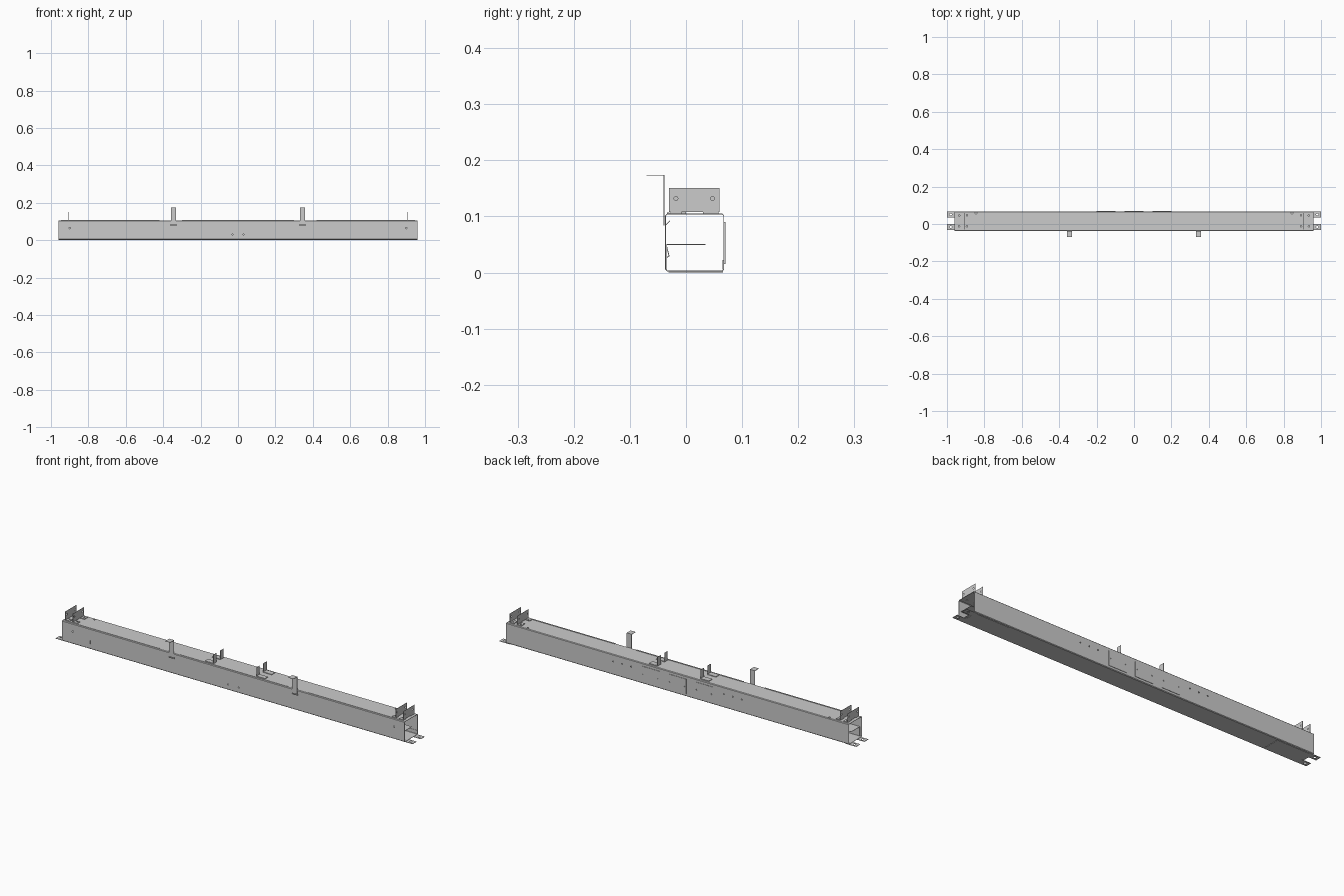
import bpy, bmesh, math
from mathutils import Matrix, Vector

if "Cube" in bpy.data.objects:
    bpy.data.objects.remove(bpy.data.objects["Cube"])

T = 0.0015  # sheet thickness


def finish(name, bm):
    bmesh.ops.recalc_face_normals(bm, faces=bm.faces[:])
    me = bpy.data.meshes.new(name)
    bm.to_mesh(me)
    bm.free()
    ob = bpy.data.objects.new(name, me)
    bpy.context.collection.objects.link(ob)
    return ob


def add_box(bm, x, y, z):
    m = Matrix.Translation([(a + b) / 2 for a, b in (x, y, z)]) @ Matrix.Diagonal(
        [abs(b - a) for a, b in (x, y, z)] + [1])
    bmesh.ops.create_cube(bm, size=1, matrix=m)


def box(name, x, y, z):
    bm = bmesh.new()
    add_box(bm, x, y, z)
    return finish(name, bm)


def strip(name, path, x0, x1, side=1):
    """Sheet bent along a (y, z) path, extruded in x and thickened."""
    offs = []
    n = len(path)
    for i, p in enumerate(path):
        p = Vector(p)
        d0 = (p - Vector(path[i - 1])).normalized() if i else None
        d1 = (Vector(path[i + 1]) - p).normalized() if i < n - 1 else None
        d0, d1 = d0 or d1, d1 or d0
        n0, n1 = Vector((-d0.y, d0.x)), Vector((-d1.y, d1.x))
        m = (n0 + n1).normalized()
        offs.append(p + m * (side * T / m.dot(n0)))
    bm = bmesh.new()
    rings = [[(bm.verts.new((x, *p)), bm.verts.new((x, *q))) for p, q in zip(path, offs)]
             for x in (x0, x1)]
    a, b = rings
    for i in range(n - 1):
        for k in (0, 1):
            bm.faces.new((a[i][k], a[i + 1][k], b[i + 1][k], b[i][k]))
        for r in rings:
            bm.faces.new((r[i][0], r[i + 1][0], r[i + 1][1], r[i][1]))
    for i in (0, n - 1):
        bm.faces.new((a[i][0], a[i][1], b[i][1], b[i][0]))
    return finish(name, bm)


def drill(ob, holes=(), slots=()):
    """Cut round holes (centre, axis, radius) and box slots."""
    bm = bmesh.new()
    rot = {'x': Matrix.Rotation(math.pi / 2, 4, 'Y'),
           'y': Matrix.Rotation(math.pi / 2, 4, 'X'), 'z': Matrix.Identity(4)}
    for c, axis, r in holes:
        bmesh.ops.create_cone(bm, cap_ends=True, segments=16, radius1=r, radius2=r,
                              depth=0.012, matrix=Matrix.Translation(c) @ rot[axis])
    for s in slots:
        add_box(bm, *s)
    cutter = finish("hole_cutter", bm)
    cutter.hide_render = True
    mod = ob.modifiers.new("holes", 'BOOLEAN')
    mod.operation, mod.solver, mod.object = 'DIFFERENCE', 'EXACT', cutter
    bpy.context.view_layer.objects.active = ob
    bpy.ops.object.modifier_apply(modifier=mod.name)
    bpy.data.objects.remove(cutter)


# Main channel: floor, front wall, top and back wall with folded lower lip
Y0, Y1, Z0, Z1, R = -0.037, 0.068, 0.002, 0.105, 0.003
channel = strip("channel_body", [(0.05, Z0), (Y0 + R, Z0), (Y0, Z0 + R), (Y0, Z1 - R),
                (Y0 + R, Z1), (Y1 - R, Z1), (Y1, Z1 - R), (Y1, Z0 + R),
                (Y1 - R, Z0), (0.047, Z0)], -0.96, 0.96, -1)
holes, slots = [], []
for s in (-1, 1):
    holes += [((s * x, y, Z1), 'z', 0.004) for x in (0.935, 0.893) for y in (0.046, -0.012)]
    holes += [((s * 0.845, 0.058, Z1), 'z', 0.005), ((s * 0.9, Y0, 0.065), 'y', 0.004),
              ((s * 0.03, Y0, 0.03), 'y', 0.003)]
    x = s * 0.345
    slots += [((x - 0.016, x + 0.016), (-0.042, -0.032), (0.079, 0.083)),
              ((s * 0.8 - 0.002, s * 0.8 + 0.002), (-0.042, -0.032), (0.028, 0.045))]
    holes += [((s * x, Y1, 0.07), 'y', 0.003) for x in (0.26, 0.31, 0.36)]
drill(channel, holes, slots)

# Floor joint flange along the back wall
strip("back_inner_flange", [(Y1 - 0.003, 0.022), (Y1 - 0.003, 0.005)], -0.96, 0.96)

# Cover lips along the top front edge, interrupted at the straps
for i, (a, b) in enumerate(((-0.93, -0.42), (-0.3, 0.3), (0.42, 0.93))):
    box(f"top_lip_{i}", (a, b), (Y0 + 0.003, Y0 + 0.008), (Z1, Z1 + 0.002))

# Access covers on the back wall
for i, x in enumerate((-0.15, 0.0, 0.15)):
    cover = box(f"access_cover_{i}", (x - 0.05, x + 0.05), (Y1, 0.070), (0.015, 0.09))
    drill(cover, [((x + d, 0.07, 0.052), 'y', 0.003) for d in (-0.042, 0.042)])

for s, side in ((-1, "left"), (1, "right")):
    # Hanging straps on the front, with a lanced hook inside the wall
    x = s * 0.345
    strip(f"{side}_strap", [(Y0 + 0.008, 0.092), (Y0, 0.084), (Y0 - T, 0.084), (Y0 - T, 0.174), (-0.07, 0.174)]
          [2:], x - 0.014, x + 0.014)
    strip(f"{side}_strap_hook", [(Y0, 0.083), (Y0 + 0.009, 0.092)], x - 0.014, x + 0.014)

    # Upright end plates with folded, drilled feet
    for j, px in enumerate((0.947, 0.905)):
        plate = box(f"{side}_end_plate_{j}", (s * px, s * (px - T)), (-0.03, 0.06), (0.108, 0.151))
        drill(plate, [((s * px, y, 0.132), 'x', 0.0035) for y in (-0.018, 0.047)])
        for k, (a, b) in enumerate(((-0.028, -0.008), (0.03, 0.058))):
            foot = box(f"{side}_end_foot_{j}_{k}", (s * px, s * (px - 0.024)), (a, b), (Z1, 0.1085))
            drill(foot, [((s * (px - 0.012), (-0.012, 0.046)[k], 0.107), 'z', 0.004)])

    # Middle angle brackets
    for k, (a, b) in enumerate(((-0.025, 0.0), (0.03, 0.057))):
        box(f"{side}_angle_base_{k}", (s * 0.12, s * 0.168), (a, b), (Z1, Z1 + 0.003))
        box(f"{side}_angle_upright_{k}", (s * 0.12, s * 0.1215), (a, b), (Z1, 0.151))

    # Floor plate with two drilled mounting tabs
    box(f"{side}_floor_plate", (s * 0.76, s * 0.95), (-0.028, 0.062), (0, Z0))
    for k, (a, b) in enumerate(((-0.031, 0.0), (0.035, 0.066))):
        tab = box(f"{side}_mount_tab_{k}", (s * 0.94, s), (a, b), (0, Z0))
        drill(tab, [((s * 0.98, (a + b) / 2, 0.001), 'z', 0.006)])

    # Shelf bracket inside each open end, with its lanced clip
    strip(f"{side}_shelf", [(0.035, 0.051), (Y0 + 0.002, 0.051), (Y0 + 0.002, 0.004)],
          s * 0.78, s * 0.95)
    strip(f"{side}_shelf_clip", [(Y0 + 0.002, 0.046), (Y0 + 0.006, 0.03), (Y0 + 0.002, 0.027)],
          s * 0.8 - 0.006, s * 0.8 + 0.006)
